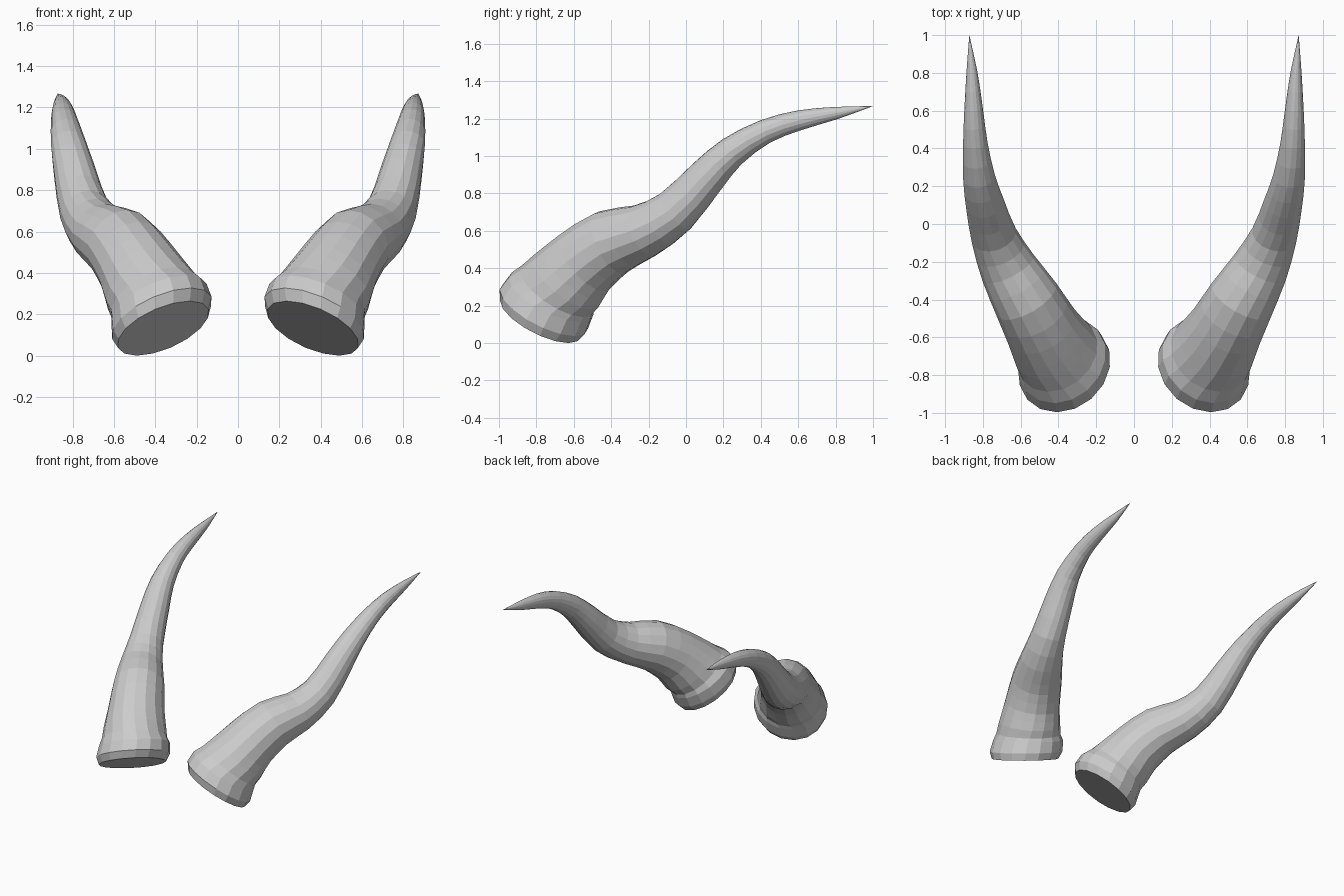
import bpy, bmesh, math
from mathutils import Vector

if "Cube" in bpy.data.objects:
    bpy.data.objects.remove(bpy.data.objects["Cube"])

SIDES = 16
BASE_AXIS = Vector((0.36, 0.42, 0.83)).normalized()

# Horn stations: x, y, z, radius sideways, radius upward
STATIONS = [
    (0.362, -0.778, 0.140, 0.238, 0.238),
    (0.368, -0.760, 0.190, 0.260, 0.262),
    (0.382, -0.722, 0.258, 0.250, 0.250),
    (0.405, -0.690, 0.292, 0.229, 0.230),
    (0.436, -0.640, 0.340, 0.220, 0.222),
    (0.490, -0.545, 0.440, 0.198, 0.198),
    (0.570, -0.400, 0.545, 0.180, 0.182),
    (0.668, -0.230, 0.605, 0.152, 0.148),
    (0.743, -0.060, 0.710, 0.122, 0.126),
    (0.790, 0.110, 0.895, 0.102, 0.104),
    (0.820, 0.245, 1.030, 0.085, 0.084),
    (0.840, 0.425, 1.140, 0.065, 0.065),
    (0.849, 0.610, 1.200, 0.049, 0.053),
    (0.858, 0.805, 1.238, 0.029, 0.033),
    (0.872, 1.000, 1.275, 0.000, 0.000),
]


def spline(pts, i, t):
    """Catmull-Rom point between stations i and i + 1."""
    p0, p1, p2, p3 = (pts[max(0, min(len(pts) - 1, i + k))] for k in (-1, 0, 1, 2))
    return [0.5 * (2 * b + (c - a) * t + (2 * a - 5 * b + 4 * c - d) * t * t
                   + (3 * b - a - 3 * c + d) * t ** 3)
            for a, b, c, d in zip(p0, p1, p2, p3)]


# Extra stations along the smooth shaft, none in the tight base rim
rows, blend = [], []
for i in range(len(STATIONS) - 1):
    for t in ([0.0] if i < 4 else [0.0, 0.5]):
        rows.append(spline(STATIONS, i, t))
        blend.append(max(0.0, 1 - max(0, i + t - 2) / 3))

bm = bmesh.new()
tip = bm.verts.new(STATIONS[-1][:3])
centres = [Vector(r[:3]) for r in rows] + [tip.co.copy()]
rings = []
for i, r in enumerate(rows):
    along = (centres[i + 1] - centres[max(0, i - 1)]).normalized()
    along = along.lerp(BASE_AXIS, blend[i]).normalized()
    side = along.cross(Vector((0, 0, 1))).normalized()
    up = side.cross(along)
    rings.append([bm.verts.new(centres[i]
                               + side * r[3] * math.cos(2 * math.pi * k / SIDES)
                               + up * r[4] * math.sin(2 * math.pi * k / SIDES))
                  for k in range(SIDES)])

# Shaft walls, pointed tip and base disc
for a, b in zip(rings, rings[1:]):
    for k in range(SIDES):
        n = (k + 1) % SIDES
        bm.faces.new((a[k], a[n], b[n], b[k]))
for k in range(SIDES):
    bm.faces.new((rings[-1][k], rings[-1][(k + 1) % SIDES], tip))
base = bm.faces.new(rings[0])
bmesh.ops.inset_individual(bm, faces=[base], thickness=0.05, depth=0.0)

# Rest on the ground
low = min(v.co.z for v in bm.verts)
bmesh.ops.translate(bm, verts=bm.verts, vec=(0, 0, -low))
bmesh.ops.recalc_face_normals(bm, faces=bm.faces)

mesh = bpy.data.meshes.new("horns")
bm.to_mesh(mesh)
bm.free()
horns = bpy.data.objects.new("horns", mesh)
bpy.context.collection.objects.link(horns)

# Matching horn on the other side
mirror = horns.modifiers.new("mirror", 'MIRROR')
mirror.use_axis = (True, False, False)
mirror.use_mirror_merge = False
